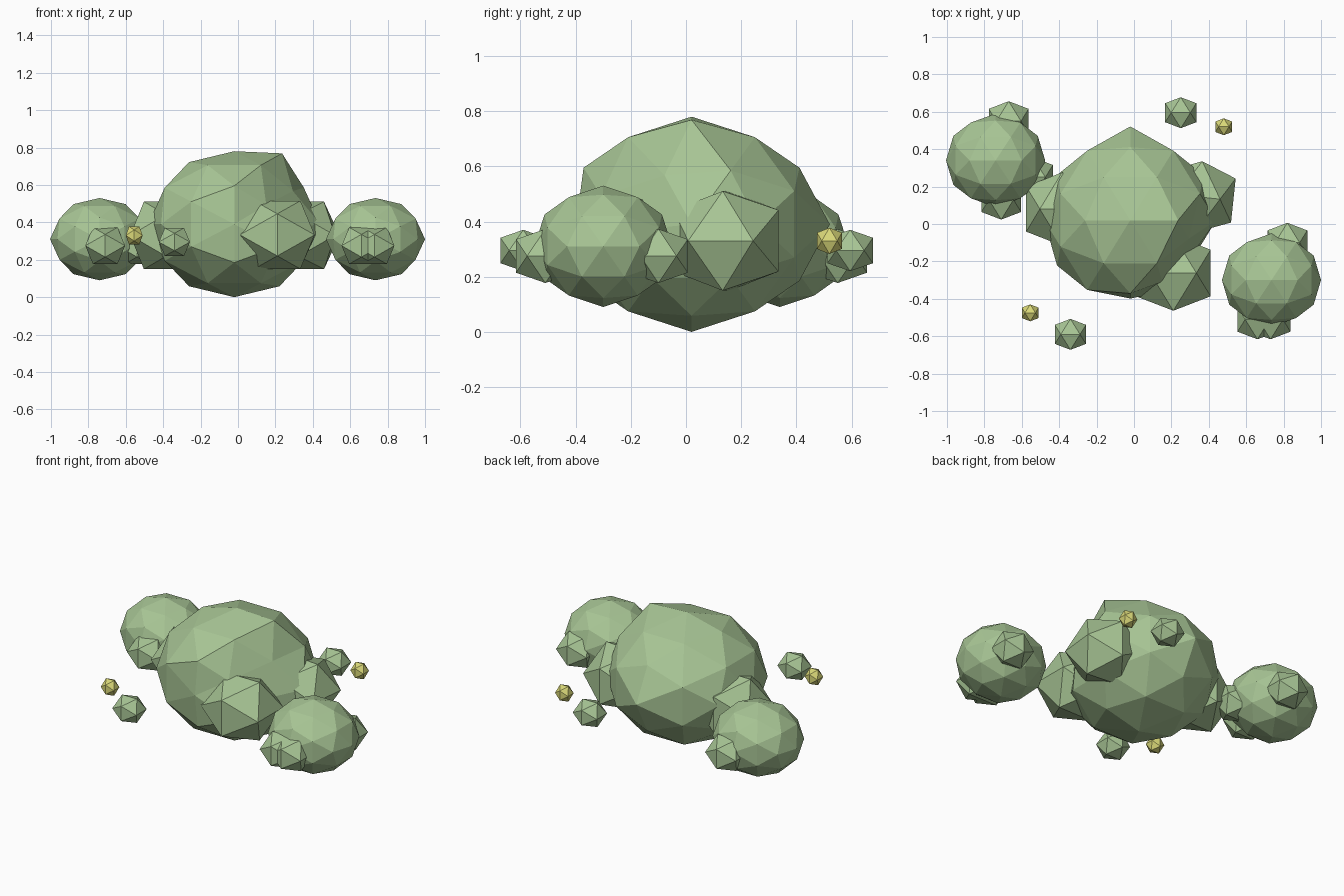
import bpy, bmesh
from itertools import product
from math import sqrt, radians
from mathutils import Vector, Matrix

if "Cube" in bpy.data.objects:
    bpy.data.objects.remove(bpy.data.objects["Cube"])

PHI = (1 + sqrt(5)) / 2


def material(name, rgb):
    m = bpy.data.materials.new(name)
    m.diffuse_color = (*rgb, 1)
    m.use_nodes = True
    m.node_tree.nodes["Principled BSDF"].inputs["Base Color"].default_value = m.diffuse_color
    return m


LEAF = material("sage green", (0.39, 0.56, 0.30))
BERRY = material("soft yellow", (0.70, 0.69, 0.19))


def ico_points(detail):
    """Unit icosahedron with a two-fold axis up; detail 1 adds edge midpoints."""
    pts = []
    for a, b in product((-1, 1), repeat=2):
        pts += [Vector((a, 0, b * PHI)), Vector((a * PHI, b, 0)), Vector((0, b * PHI, a))]
    pts = [p.normalized() for p in pts]
    if detail:
        pts += [((p + q) / 2).normalized() for i, p in enumerate(pts)
                for q in pts[i + 1:] if (p - q).length < 1.1]
    return pts


def blob(name, centre, size, mat, detail=0, shape=None, turn=0):
    bm = bmesh.new()
    for p in ico_points(detail):
        bm.verts.new(p)
    bmesh.ops.convex_hull(bm, input=bm.verts[:])
    bmesh.ops.recalc_face_normals(bm, faces=bm.faces[:])
    rot = Matrix.Rotation(radians(turn), 3, 'Z')
    for v in bm.verts:
        if shape:
            v.co = shape(v.co.copy())
        v.co = Vector(centre) + rot @ Vector([s * a for s, a in zip(size, v.co)])
    me = bpy.data.meshes.new(name)
    bm.to_mesh(me)
    bm.free()
    me.materials.append(mat)
    bpy.context.collection.objects.link(bpy.data.objects.new(name, me))


def main_shape(p):
    """Flatten the front right flank, lift one crown corner, shift the y tips."""
    if p.x > 0.5 and abs(p.y) < 0.05 and p.z > 0.8:
        return p + Vector((0.03, 0, 0.12))
    if abs(p.y) > 0.99:
        return p + Vector((0, 0.09, 0))
    d = Vector((0.77, -0.58, 0.27)).normalized()
    return p - d * max(0, p.dot(d) - 0.77)


# Main bush and the two side bushes
blob("main_bush", (-0.02, 0.02, 0.39), (0.46, 0.46, 0.39), LEAF, 1, main_shape)
blob("left_bush", (-0.74, 0.34, 0.31), (0.265, 0.25, 0.22), LEAF, 1)
blob("right_bush", (0.735, -0.30, 0.31), (0.265, 0.25, 0.22), LEAF, 1)

# Clumps against the main bush
blob("right_clump", (0.345, 0.145, 0.33), (0.22, 0.225, 0.212), LEAF, turn=-6)
blob("front_clump", (0.21, -0.262, 0.333), (0.235, 0.237, 0.214), LEAF)
blob("left_clump", (-0.385, 0.08, 0.33), (0.225, 0.23, 0.212), LEAF)

# Clumps against the side bushes
for i, c in enumerate([(-0.67, 0.55), (-0.71, 0.13), (-0.54, 0.25),
                       (0.82, -0.10), (0.66, -0.51), (0.73, -0.51)]):
    blob(f"side_clump_{i}", (*c, 0.275), (0.125, 0.125, 0.115), LEAF)

# Loose sprigs and berries
for side, c in (("back", (0.25, 0.595, 0.295)), ("front", (-0.34, -0.59, 0.295))):
    blob(f"{side}_sprig", c, (0.098, 0.097, 0.088), LEAF)
for side, c in (("back", (0.48, 0.52, 0.33)), ("front", (-0.555, -0.475, 0.33))):
    blob(f"{side}_berry", c, (0.053, 0.053, 0.056), BERRY)
